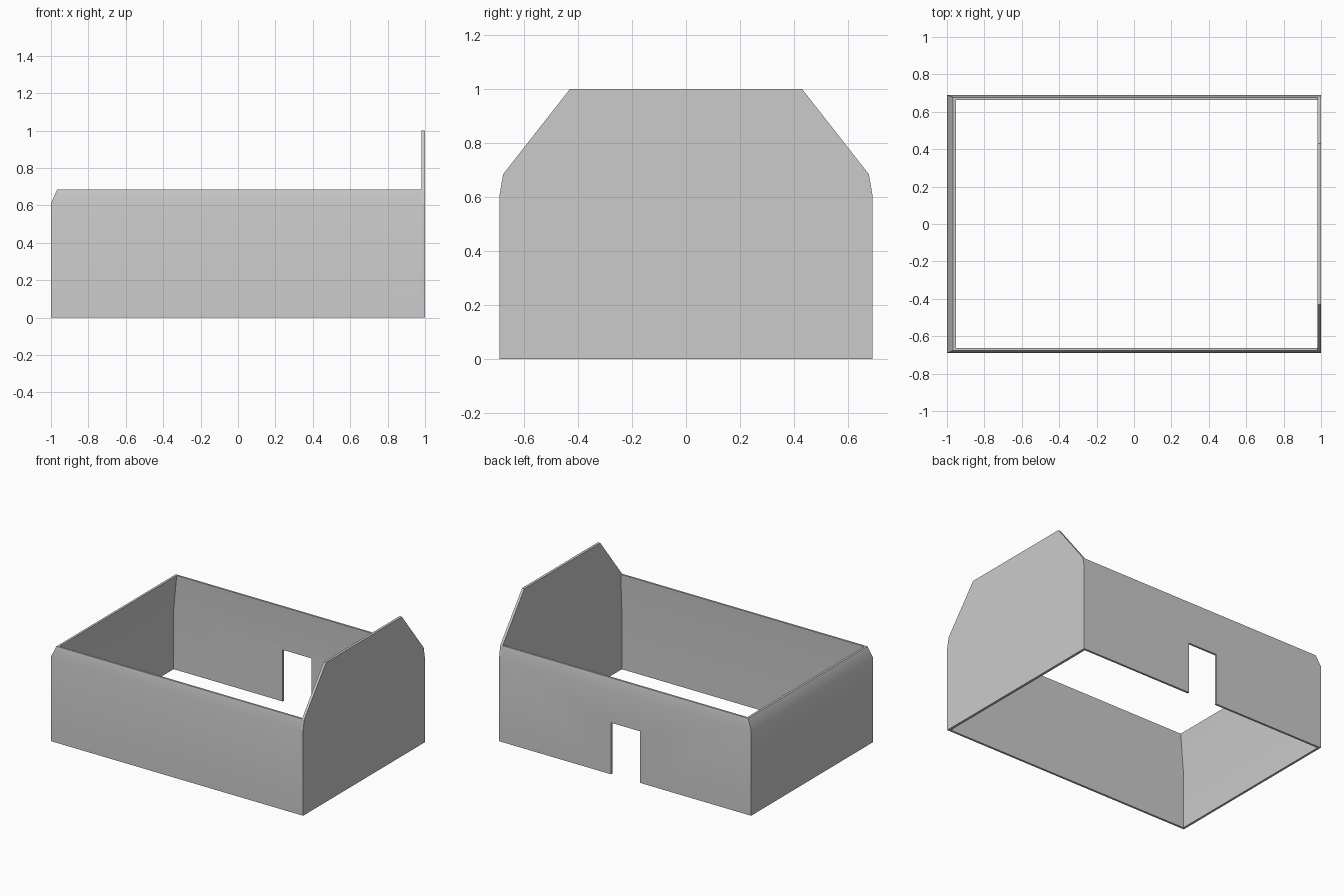
import bpy, bmesh

if "Cube" in bpy.data.objects:
    bpy.data.objects.remove(bpy.data.objects["Cube"])

HALF_X, HALF_Y = 1.0, 0.69
PLATE = 0.018


def finish(bm, name):
    bmesh.ops.recalc_face_normals(bm, faces=bm.faces)
    me = bpy.data.meshes.new(name)
    bm.to_mesh(me)
    bm.free()
    ob = bpy.data.objects.new(name, me)
    bpy.context.collection.objects.link(ob)
    return ob


def activate(ob):
    bpy.ops.object.select_all(action='DESELECT')
    ob.select_set(True)
    bpy.context.view_layer.objects.active = ob


# U-shaped wall: section swept along front, left and back with mitred corners
# section rows: (inset of left wall, inset of long walls, height)
SECTION = [(0, 0, 0), (0, 0, 0.61), (0.033, 0.013, 0.685),
           (0.049, 0.027, 0.685), (0.016, 0.015, 0.42), (0.016, 0.015, 0)]
bm = bmesh.new()
rings = []
for side, end in ((-1, 1), (-1, -1), (1, -1), (1, 1)):
    rings.append([bm.verts.new((HALF_X - PLATE if end > 0 else -HALF_X + dx,
                                side * (HALF_Y - dy), z))
                  for dx, dy, z in SECTION])
n = len(SECTION)
for a, b in zip(rings, rings[1:]):
    for i in range(n):
        j = (i + 1) % n
        bm.faces.new((a[i], a[j], b[j], b[i]))
bm.faces.new(rings[0])
bm.faces.new(rings[-1])
walls = finish(bm, "side_walls")

# Doorway cut through the back wall
bpy.ops.mesh.primitive_cube_add(size=1, location=(-0.003, HALF_Y, 0.13))
cutter = bpy.context.object
cutter.name = "doorway_cutter"
cutter.scale = (0.23, 0.3, 0.48)
cutter.hide_render = True
mod = walls.modifiers.new("doorway", 'BOOLEAN')
mod.operation, mod.solver, mod.object = 'DIFFERENCE', 'EXACT', cutter
activate(walls)
bpy.ops.object.modifier_apply(modifier=mod.name)
bpy.data.objects.remove(cutter)
activate(walls)
bpy.ops.object.shade_smooth_by_angle()

# Tall end wall with clipped corners
half = [(HALF_Y, 0), (HALF_Y, 0.61), (0.677, 0.685), (0.43, 1.0)]
outline = half + [(-y, z) for y, z in reversed(half)]
bm = bmesh.new()
face = bm.faces.new([bm.verts.new((HALF_X, y, z)) for y, z in outline])
ext = bmesh.ops.extrude_face_region(bm, geom=[face], use_keep_orig=True)
moved = [v for v in ext["geom"] if isinstance(v, bmesh.types.BMVert)]
bmesh.ops.translate(bm, verts=moved, vec=(-PLATE, 0, 0))
finish(bm, "tall_end_wall")
